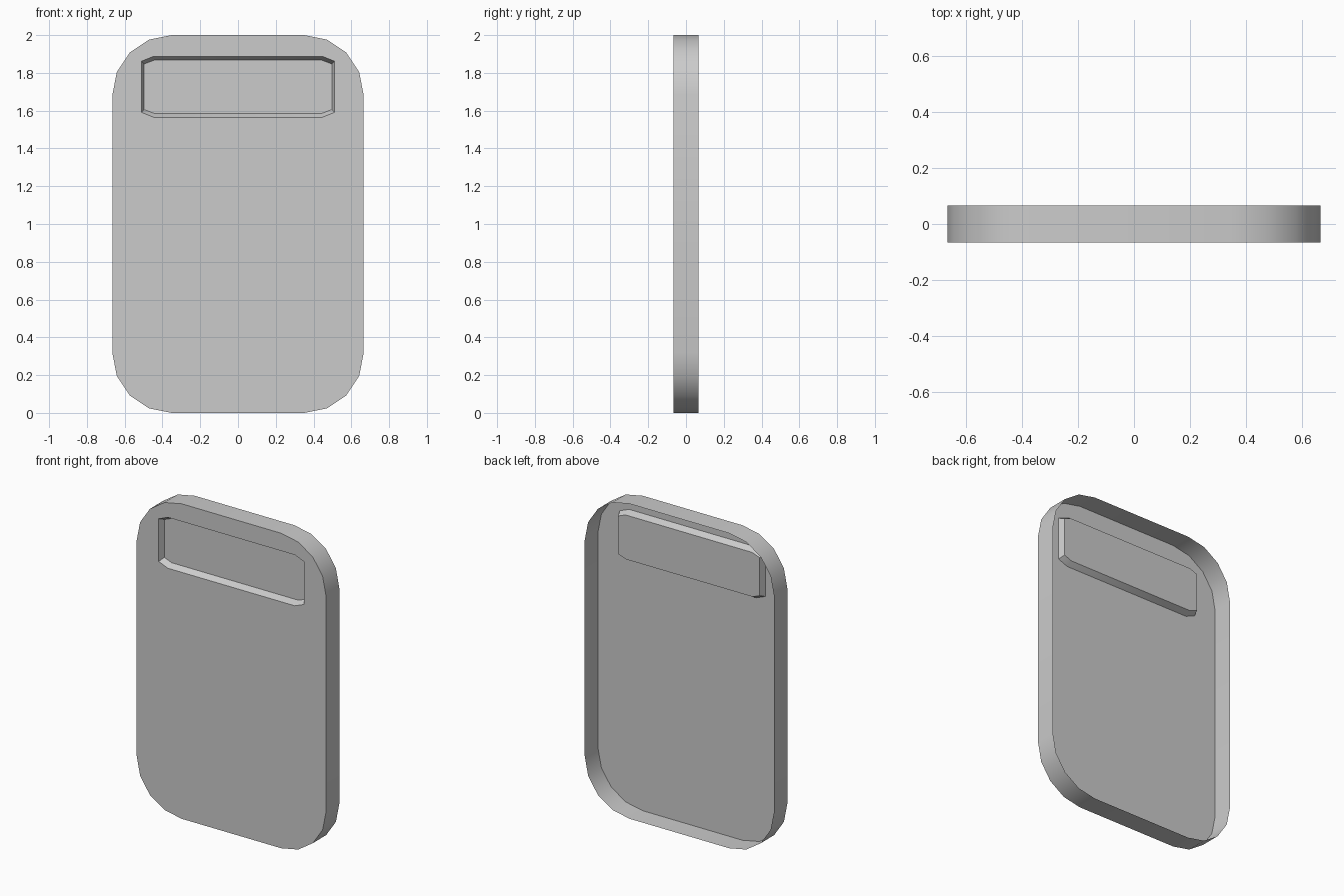
import bpy, bmesh, math

if "Cube" in bpy.data.objects:
    bpy.data.objects.remove(bpy.data.objects["Cube"])

HALF_DEPTH = 0.0665


def rounded_outline(hw, z0, z1, rx, rz, segments):
    """Counter-clockwise rounded rectangle in x, z (seen from the front)."""
    pts = []
    corners = [(hw - rx, z1 - rz, 0), (-hw + rx, z1 - rz, 90),
               (-hw + rx, z0 + rz, 180), (hw - rx, z0 + rz, 270)]
    for cx, cz, start in corners:
        for i in range(segments + 1):
            a = math.radians(start + 90 * i / segments)
            pts.append((cx + rx * math.cos(a), cz + rz * math.sin(a)))
    return pts


bm = bmesh.new()


def loop(points, y):
    return [bm.verts.new((x, y, z)) for x, z in points]


def bridge(a, b):
    n = len(a)
    for i in range(n):
        j = (i + 1) % n
        bm.faces.new((a[i], a[j], b[j], b[i]))


# Outer rim, open at the back
outline = rounded_outline(0.665, 0.0, 2.0, 0.315, 0.315, 4)
front = loop(outline, -HALF_DEPTH)
bridge(front, loop(outline, HALF_DEPTH))

# Shallow tapered window pocket
pocket = loop(rounded_outline(0.511, 1.565, 1.888, 0.065, 0.026, 1), -HALF_DEPTH)
floor = loop(rounded_outline(0.497, 1.586, 1.867, 0.052, 0.020, 1), -HALF_DEPTH + 0.037)
bridge(pocket, floor)
bm.faces.new(floor)

# Front plate with the pocket opening left free
edges = []
for ring in (front, pocket):
    edges += [bm.edges.get((ring[i - 1], ring[i])) for i in range(len(ring))]
bmesh.ops.triangle_fill(bm, edges=edges, use_beauty=True, normal=(0, -1, 0))

# Consistent normals, front plate facing -y
bmesh.ops.recalc_face_normals(bm, faces=bm.faces[:])
plate = max(bm.faces, key=lambda f: abs(f.normal.y) * f.calc_area())
if plate.normal.y > 0:
    bmesh.ops.reverse_faces(bm, faces=bm.faces[:])

mesh = bpy.data.meshes.new("cover_panel")
bm.to_mesh(mesh)
bm.free()
cover = bpy.data.objects.new("cover_panel", mesh)
bpy.context.collection.objects.link(cover)
bpy.context.view_layer.objects.active = cover
cover.select_set(True)
bpy.ops.object.shade_smooth_by_angle(angle=math.radians(35))
